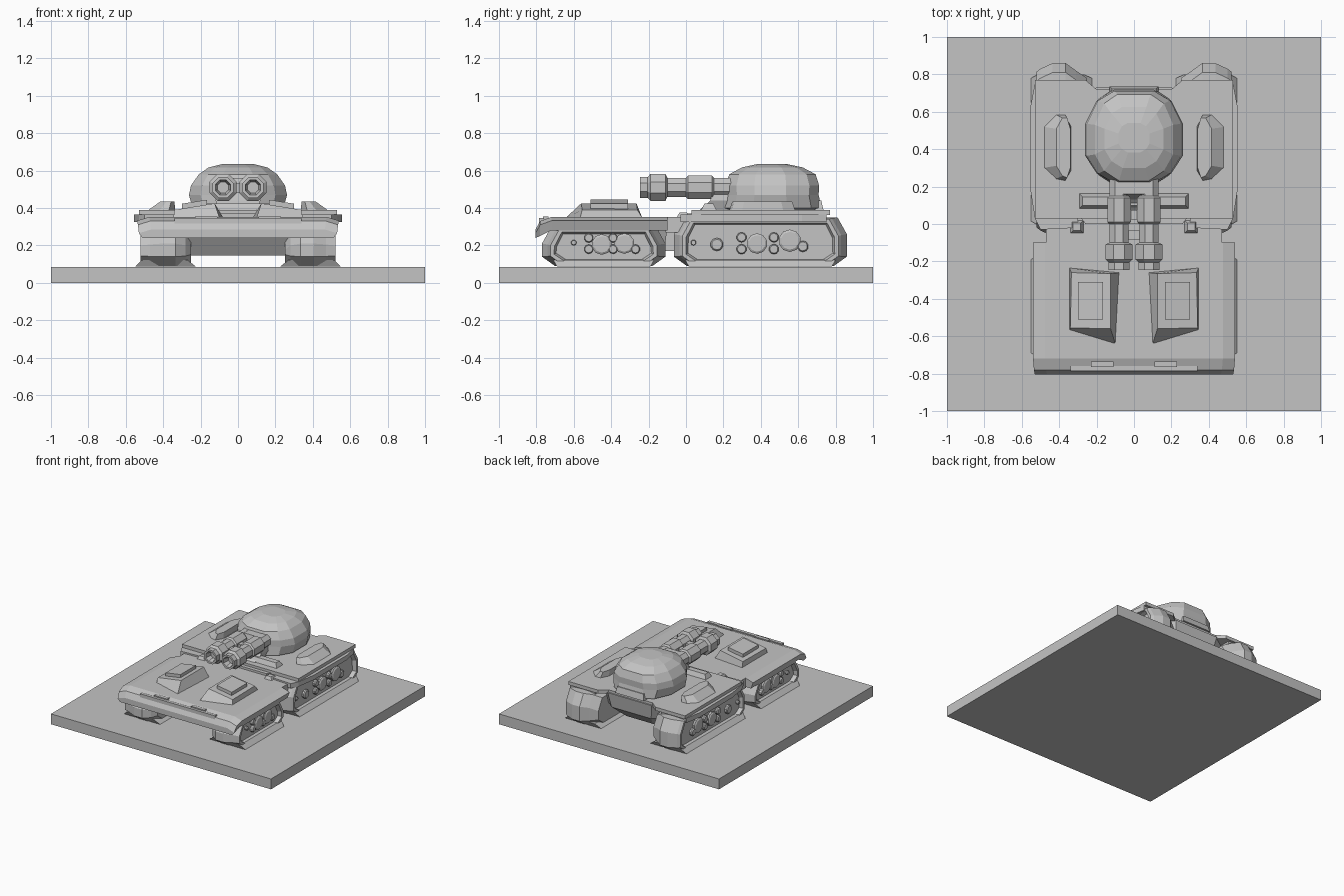
import bpy, bmesh, math
from mathutils import Vector

if "Cube" in bpy.data.objects:
    bpy.data.objects.remove(bpy.data.objects["Cube"])

grey = bpy.data.materials.new("plain_grey")
grey.use_nodes = True
grey.diffuse_color = (0.55, 0.55, 0.55, 1)
grey.node_tree.nodes["Principled BSDF"].inputs["Base Color"].default_value = grey.diffuse_color


def loft(name, rings, mirror=False, cap_inset=None):
    """Skin a list of equal-length rings, cap both ends, optionally recess the last cap."""
    bm = bmesh.new()
    loops = [[bm.verts.new(p) for p in ring] for ring in rings]
    n = len(loops[0])
    for a, b in zip(loops, loops[1:]):
        for i in range(n):
            j = (i + 1) % n
            bm.faces.new((a[i], a[j], b[j], b[i]))
    bm.faces.new(loops[0][::-1])
    end = bm.faces.new(loops[-1])
    bmesh.ops.recalc_face_normals(bm, faces=bm.faces)
    if cap_inset:
        width, depth = cap_inset
        bmesh.ops.inset_region(bm, faces=[end], thickness=width)
        bmesh.ops.inset_region(bm, faces=[end], thickness=0.012, depth=-depth)
    mesh = bpy.data.meshes.new(name)
    bm.to_mesh(mesh)
    bm.free()
    mesh.materials.append(grey)
    obj = bpy.data.objects.new(name, mesh)
    bpy.context.collection.objects.link(obj)
    if mirror:
        obj.modifiers.new("mirror", 'MIRROR')
    return obj


def rect(x0, x1, y0, y1, z):
    return [(x0, y0, z), (x1, y0, z), (x1, y1, z), (x0, y1, z)]


def box(name, x0, x1, y0, y1, z0, z1, taper=0.0, mirror=False):
    top = rect(x0 + taper, x1 - taper, y0 + taper, y1 - taper, z1)
    return loft(name, [rect(x0, x1, y0, y1, z0), top], mirror)


def plate(name, outline, z0, z1, mirror=False, scale=1.0):
    cx = sum(p[0] for p in outline) / len(outline)
    cy = sum(p[1] for p in outline) / len(outline)
    top = [(cx + (x - cx) * scale, cy + (y - cy) * scale, z1) for x, y in outline]
    return loft(name, [[(x, y, z0) for x, y in outline], top], mirror)


def both_sides(half):
    return half + [(-x, y) for x, y in reversed(half)]


def tube(name, centre, axis, steps, sides, mirror=True, cap_inset=None):
    """Stepped round part: steps are (position along the axis, radius)."""
    rings = []
    for along, r in steps:
        ring = []
        for k in range(sides):
            a = 2 * math.pi * (k + 0.5) / sides
            u, v = r * math.cos(a), r * math.sin(a)
            if axis == 'Y':
                ring.append((centre[0] + u, along, centre[1] + v))
            else:
                ring.append((along, centre[0] + u, centre[1] + v))
        rings.append(ring)
    return loft(name, rings, mirror, cap_inset)


def tread(name, y0, y1, z1, mid):
    """Chamfered track pod, bulging at its centre line, with a recessed outer side."""
    z0 = 0.09
    rings = []
    for x, inset, drop in ((0.25, 0.09, 0.035), (mid - 0.09, 0.05, 0.01), (mid - 0.035, 0.01, 0),
                           (mid + 0.035, 0.01, 0), (mid + 0.1, 0.04, 0.005), (0.52, 0.055, 0.01)):
        a, b, lo, hi = y0 + inset, y1 - inset, z0 + drop / 3, z1 - drop
        rings.append([(x, a + 0.07, lo), (x, b - 0.07, lo), (x, b, lo + 0.05), (x, b, hi - 0.09),
                      (x, b - 0.05, hi), (x, a + 0.05, hi), (x, a, hi - 0.09), (x, a, lo + 0.05)])
    loft(name, rings, True, (0.022, 0.03))
    foot = [rect(0.225, 0.55, y0 + 0.09, y1 - 0.09, 0.087),
            rect(0.27, 0.515, y0 + 0.07, y1 - 0.07, 0.122)]
    loft(name + "_flared_skid", foot, True)


# Ground slab
box("base_slab", -1, 1, -1, 1, 0, 0.085)

# Track pods and their wheels
tread("front_tread", -0.78, -0.10, 0.30, 0.37)
tread("rear_tread", -0.075, 0.87, 0.35, 0.40)
front_wheels = [(-0.6, 0.215, 0.015), (-0.45, 0.205, 0.055), (-0.33, 0.21, 0.055), (-0.27, 0.18, 0.025)]
rear_wheels = [(0.04, 0.215, 0.015), (0.165, 0.205, 0.035), (0.38, 0.21, 0.055),
               (0.555, 0.225, 0.06), (0.625, 0.195, 0.03)]
for y in (-0.52, -0.39):
    front_wheels += [(y, 0.24, 0.025), (y, 0.18, 0.025)]
for y in (0.297, 0.47):
    rear_wheels += [(y, 0.243, 0.027), (y, 0.18, 0.027)]
for label, wheels in (("front_wheel", front_wheels), ("rear_wheel", rear_wheels)):
    for y, z, r in wheels:
        tube(label, (y, z), 'X', [(0.47, r), (0.505, r), (0.512, r * 0.8)], 10)

# Front hull with a drooping nose
rings = []
for y, w, top, low in ((-0.805, 0.53, 0.285, 0.24), (-0.78, 0.535, 0.33, 0.25),
                       (-0.72, 0.54, 0.352, 0.28), (-0.10, 0.54, 0.352, 0.28)):
    rings.append([(-w + 0.02, y, low), (-w, y, top - 0.02), (-w + 0.065, y, top),
                  (w - 0.065, y, top), (w, y, top - 0.02), (w - 0.02, y, low)])
loft("front_hull", rings)
loft("front_belly", [rect(-0.27, 0.27, -0.62, -0.12, 0.145), rect(-0.33, 0.33, -0.72, -0.1, 0.29)])
box("hull_neck", -0.47, 0.47, -0.11, 0.06, 0.27, 0.352)
box("neck_belly", -0.24, 0.24, -0.14, 0.1, 0.17, 0.28)
box("nose_strip", -0.34, 0.34, -0.787, -0.76, 0.315, 0.346)
for x in (-0.17, 0.17):
    box("nose_latch", x - 0.06, x + 0.06, -0.765, -0.735, 0.33, 0.355)
box("neck_hook", 0.27, 0.34, -0.05, 0.02, 0.35, 0.375, 0.015, True)

# Sloped equipment pods on the front deck
base = [(0.10, -0.64, 0.35), (0.345, -0.565, 0.35), (0.345, -0.235, 0.35), (0.08, -0.26, 0.35)]
lid = [(0.125, -0.56, 0.425), (0.34, -0.555, 0.39), (0.335, -0.26, 0.39), (0.125, -0.265, 0.425)]
loft("deck_pod", [base, lid], True)
hatch = [[(x, y, 0.415 - (x - 0.18) * 0.16 + h) for x, y in
          ((0.165, -0.51), (0.3, -0.51), (0.3, -0.31), (0.165, -0.31))] for h in (-0.01, 0.027)]
loft("deck_pod_hatch", hatch, True)

# Rear hull
belly = [(0.18, 0.02), (0.22, 0.12), (0.22, 0.5), (0.12, 0.6)]
rim = [(0.26, 0.0), (0.33, 0.1), (0.33, 0.64), (0.2, 0.73)]
mid_rim = [(0.25, 0.0), (0.31, 0.1), (0.31, 0.6), (0.18, 0.71)]
loft("rear_belly", [[(x, y, z) for x, y in both_sides(line)]
                    for line, z in ((belly, 0.15), (mid_rim, 0.25), (rim, 0.37))])
deck = [(0.53, 0.03), (0.53, 0.77), (0.26, 0.77), (0.2, 0.72)]
plate("rear_deck", both_sides(deck), 0.362, 0.39)
plate("deck_shoulder", [(0.3, -0.02), (0.5, -0.03), (0.53, 0.03), (0.555, 0.19), (0.555, 0.62),
                        (0.53, 0.75), (0.3, 0.75)], 0.325, 0.364, True)

# Wedge bins beside the turret
bin_base = [(0.335, 0.29), (0.37, 0.23), (0.42, 0.24), (0.485, 0.3),
            (0.485, 0.52), (0.42, 0.585), (0.37, 0.585), (0.335, 0.52)]
bin_top = [(0.34 + (x - 0.335) * 0.5, 0.41 + (y - 0.41) * 0.9, 0.435) for x, y in bin_base]
loft("side_bin", [[(x, y, 0.385) for x, y in bin_base], bin_top], True)

# Turret dome: outlines shrink toward the crown
ring_line = [(0.10, 0.20), (0.20, 0.26), (0.262, 0.36), (0.262, 0.54), (0.20, 0.67), (0.11, 0.725)]
rings = []
for z, sx, sy in ((0.385, 0.8, 0.85), (0.40, 0.93, 1.0), (0.47, 1.0, 0.94), (0.52, 0.96, 0.95),
                  (0.58, 0.8, 0.88), (0.617, 0.6, 0.62), (0.635, 0.32, 0.3)):
    rings.append([(x * sx, 0.46 + (y - 0.46) * sy, z) for x, y in both_sides(ring_line)])
loft("turret", rings)
box("turret_back_plate", -0.13, 0.13, 0.69, 0.735, 0.39, 0.44, 0.012)

# Gun mount under the barrels
box("gun_crossbar", -0.295, 0.295, 0.08, 0.165, 0.385, 0.425, 0.02)
loft("gun_mantlet", [rect(-0.09, 0.09, 0.04, 0.24, 0.36), rect(-0.12, 0.12, 0.13, 0.3, 0.44),
                     rect(-0.1, 0.1, 0.16, 0.3, 0.56)])

# Twin stepped barrels; the bore is a recess in the muzzle cap
profile = [(0.26, 0.055), (0.15, 0.055), (0.14, 0.068), (0.01, 0.068), (0.0, 0.056), (-0.1, 0.056),
           (-0.11, 0.078), (-0.19, 0.078), (-0.205, 0.06), (-0.245, 0.06)]
tube("gun_barrel", (0.08, 0.51), 'Y', profile, 8, True, (0.016, 0.05))
for y in (-0.06, 0.05):
    box("barrel_bridge", -0.04, 0.04, y - 0.025, y + 0.025, 0.48, 0.53)
